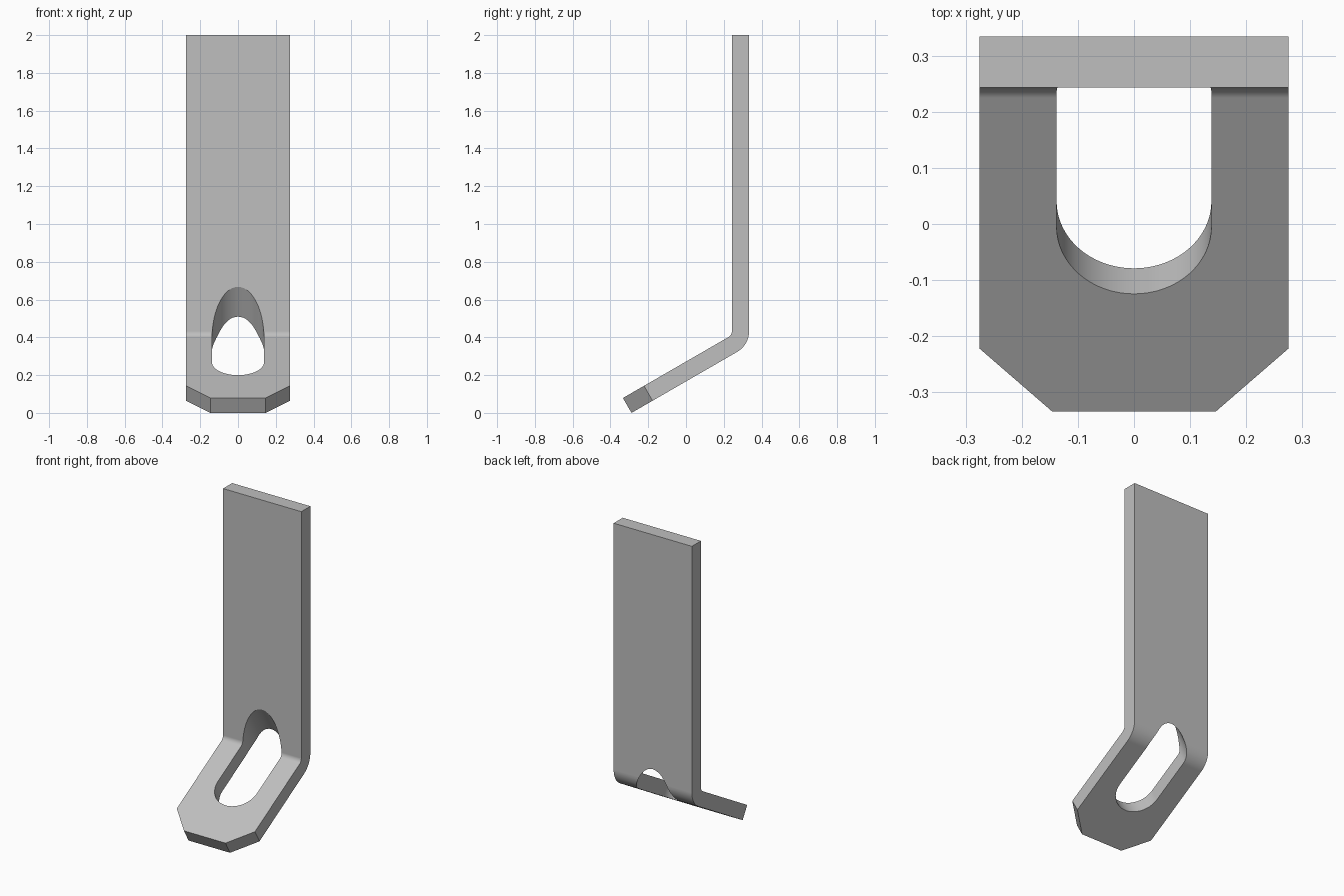
import bpy, bmesh, math
from mathutils import Vector

cube = bpy.data.objects.get("Cube")
if cube:
    bpy.data.objects.remove(cube, do_unlink=True)

HALF_W, THICK, HEIGHT = 0.275, 0.091, 2.0
BACK_Y = 0.334
TILT = math.radians(30)
ALONG = Vector((0, math.cos(TILT), math.sin(TILT)))    # up the foot
NORMAL = Vector((0, -math.sin(TILT), math.cos(TILT)))  # out of the foot's top
TOE = Vector((0, -0.2885, 0))                          # lowest edge
BEND_R = 0.036                                         # inside bend radius
CHAMFER = 0.129
SLOT_R, SLOT_START, SLOT_END = 0.138, 0.13, 0.406

steel = bpy.data.materials.new("grey_steel")
steel.use_nodes = True
GREY = (0.52, 0.52, 0.52, 1)
steel.diffuse_color = GREY
steel.node_tree.nodes["Principled BSDF"].inputs["Base Color"].default_value = GREY


def prism(name, points, sweep):
    """Extrude a closed outline along a vector."""
    bm = bmesh.new()
    face = bm.faces.new([bm.verts.new(p) for p in points])
    out = bmesh.ops.extrude_face_region(bm, geom=[face])["geom"]
    bmesh.ops.translate(bm, vec=sweep, verts=[v for v in out if isinstance(v, bmesh.types.BMVert)])
    bmesh.ops.recalc_face_normals(bm, faces=bm.faces[:])
    mesh = bpy.data.meshes.new(name)
    bm.to_mesh(mesh)
    bm.free()
    obj = bpy.data.objects.new(name, mesh)
    bpy.context.collection.objects.link(obj)
    mesh.materials.append(steel)
    return obj


# Bend centre: one inside radius in front of both inner surfaces
front_y = BACK_Y - THICK
toe_top = TOE + NORMAL * THICK
center_y = front_y - BEND_R
start = toe_top + NORMAL * BEND_R
center = start + ALONG * ((center_y - start.y) / ALONG.y)


def bend(radius, steps=12):
    angles = [-math.pi / 2 + TILT + (math.pi / 2 - TILT) * i / steps for i in range(steps + 1)]
    return [center + Vector((0, math.cos(a), math.sin(a))) * radius for a in angles]


# Bent strip
side = [TOE] + bend(BEND_R + THICK) + [Vector((0, BACK_Y, HEIGHT)), Vector((0, front_y, HEIGHT))]
side += bend(BEND_R)[::-1] + [toe_top]
offset = Vector((-HALF_W, 0, 0))
bracket = prism("bent_bracket", [p + offset for p in side], Vector((2 * HALF_W, 0, 0)))

# Chamfered toe corners
bm = bmesh.new()
bm.from_mesh(bracket.data)
corners = [e for e in bm.edges
           if all(abs((v.co - TOE).dot(ALONG)) < 0.001 for v in e.verts)
           and abs(e.verts[0].co.x - e.verts[1].co.x) < 0.001]
bmesh.ops.bevel(bm, geom=corners, offset=CHAMFER, segments=1, affect='EDGES')
bm.to_mesh(bracket.data)
bm.free()

# Long slot, cut square to the foot and on through the bend
outline = []
for s, first in ((SLOT_END, 0), (SLOT_START, math.pi)):
    for i in range(33):
        a = first + math.pi * i / 32
        outline.append(Vector((SLOT_R * math.cos(a), 0, 0)) + ALONG * (s + SLOT_R * math.sin(a)))
cutter = prism("slot_cutter", outline, NORMAL * 0.8)
cutter.hide_render = True
cut = bracket.modifiers.new("slot", 'BOOLEAN')
cut.operation, cut.solver, cut.object = 'DIFFERENCE', 'EXACT', cutter

bpy.ops.object.select_all(action='DESELECT')
bracket.select_set(True)
bpy.context.view_layer.objects.active = bracket
bpy.ops.object.modifier_apply(modifier=cut.name)
bpy.data.objects.remove(cutter, do_unlink=True)

# Smooth bend and slot, crisp plate edges
bpy.ops.object.shade_smooth_by_angle(angle=math.radians(30))
weighted = bracket.modifiers.new("flat_plates", 'WEIGHTED_NORMAL')
weighted.keep_sharp = True
